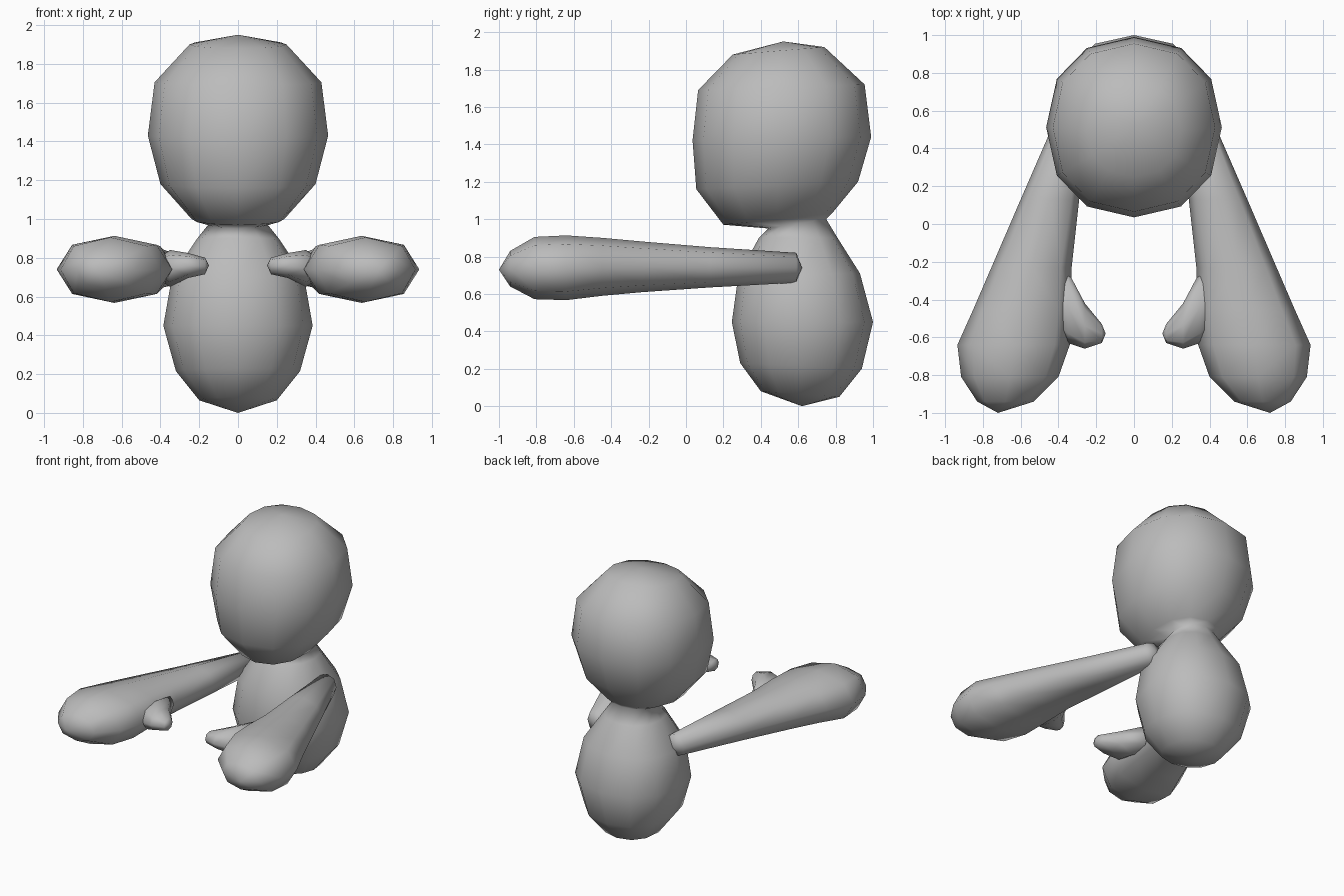
import bpy, bmesh
from math import sin, cos, pi
from mathutils import Vector

cube = bpy.data.objects.get("Cube")
if cube:
    bpy.data.objects.remove(cube, do_unlink=True)

grey = bpy.data.materials.new("plain grey")
grey.use_nodes = True
COLOR = (0.5, 0.5, 0.5, 1)
grey.diffuse_color = COLOR
grey.node_tree.nodes["Principled BSDF"].inputs["Base Color"].default_value = COLOR


def rounded(v, power):
    return (abs(v) ** power) * (1 if v > 0 else -1)


def ring(a, b, side, n, power=0.9):
    """Closed section through opposite points a and b, bulging by side."""
    a, b, side = Vector(a), Vector(b), Vector(side)
    mid, half = (a + b) / 2, (a - b) / 2
    return [mid + half * rounded(cos(2 * pi * i / n), power)
            + side * rounded(sin(2 * pi * i / n), power) for i in range(n)]


def loft(name, start, rings, end, mirror=1):
    """Skin of rings closed by a pole at both ends."""
    flip = Vector((mirror, 1, 1))
    bm = bmesh.new()
    rows = [[bm.verts.new(p * flip) for p in r] for r in rings]
    n = len(rows[0])
    for low, high in zip(rows, rows[1:]):
        for i in range(n):
            j = (i + 1) % n
            bm.faces.new((low[i], low[j], high[j], high[i]))
    for pole, row in ((start, rows[0]), (end, rows[-1])):
        tip = bm.verts.new(Vector(pole) * flip)
        for i in range(n):
            bm.faces.new((tip, row[i], row[(i + 1) % n]))
    bmesh.ops.recalc_face_normals(bm, faces=bm.faces)
    for f in bm.faces:
        f.smooth = True
    mesh = bpy.data.meshes.new(name)
    bm.to_mesh(mesh)
    bm.free()
    mesh.materials.append(grey)
    obj = bpy.data.objects.new(name, mesh)
    bpy.context.collection.objects.link(obj)


# Torso, neck and head: front y, front z, back y, back z, half width
body = [
    (0.40, 0.08, 0.82, 0.05, 0.20),
    (0.29, 0.23, 0.94, 0.20, 0.32),
    (0.245, 0.45, 1.00, 0.45, 0.385),
    (0.28, 0.70, 0.93, 0.71, 0.34),
    (0.39, 0.90, 0.81, 0.90, 0.21),
    (0.44, 0.95, 0.75, 1.00, 0.15),
    (0.20, 0.97, 0.78, 1.03, 0.24),
    (0.055, 1.16, 0.92, 1.20, 0.40),
    (0.035, 1.42, 0.99, 1.44, 0.465),
    (0.065, 1.69, 0.955, 1.72, 0.43),
    (0.25, 1.88, 0.74, 1.92, 0.25),
]
loft("body_and_head", (0, 0.62, 0.0),
     [ring((0, fy, fz), (0, by, bz), (w, 0, 0), 12) for fy, fz, by, bz, w in body],
     (0, 0.52, 1.95))

# Arm with mitten hand: y, inner x, outer x, bottom z, top z
arm = [
    (0.59, 0.25, 0.40, 0.66, 0.82),
    (0.13, 0.29, 0.60, 0.635, 0.85),
    (-0.23, 0.33, 0.755, 0.61, 0.88),
    (-0.45, 0.33, 0.85, 0.59, 0.90),
    (-0.64, 0.34, 0.935, 0.567, 0.913),
    (-0.81, 0.40, 0.915, 0.572, 0.905),
    (-0.94, 0.53, 0.83, 0.64, 0.83),
]
# Thumb: x, front y, back y, bottom z, top z
thumb = [
    (0.17, -0.63, -0.53, 0.715, 0.80),
    (0.26, -0.66, -0.42, 0.695, 0.825),
    (0.35, -0.63, -0.25, 0.65, 0.84),
]
for label, sx in (("left", 1), ("right", -1)):
    loft(label + "_arm", (0.33, 0.62, 0.74),
         [ring(((a + b) / 2, y, lo), ((a + b) / 2, y, hi), ((b - a) / 2, 0, 0), 8)
          for y, a, b, lo, hi in arm],
         (0.72, -1.0, 0.73), sx)
    loft(label + "_thumb", (0.15, -0.58, 0.76),
         [ring((x, f, (lo + hi) / 2), (x, b, (lo + hi) / 2), (0, 0, (hi - lo) / 2), 8)
          for x, f, b, lo, hi in thumb],
         (0.50, -0.45, 0.74), sx)
